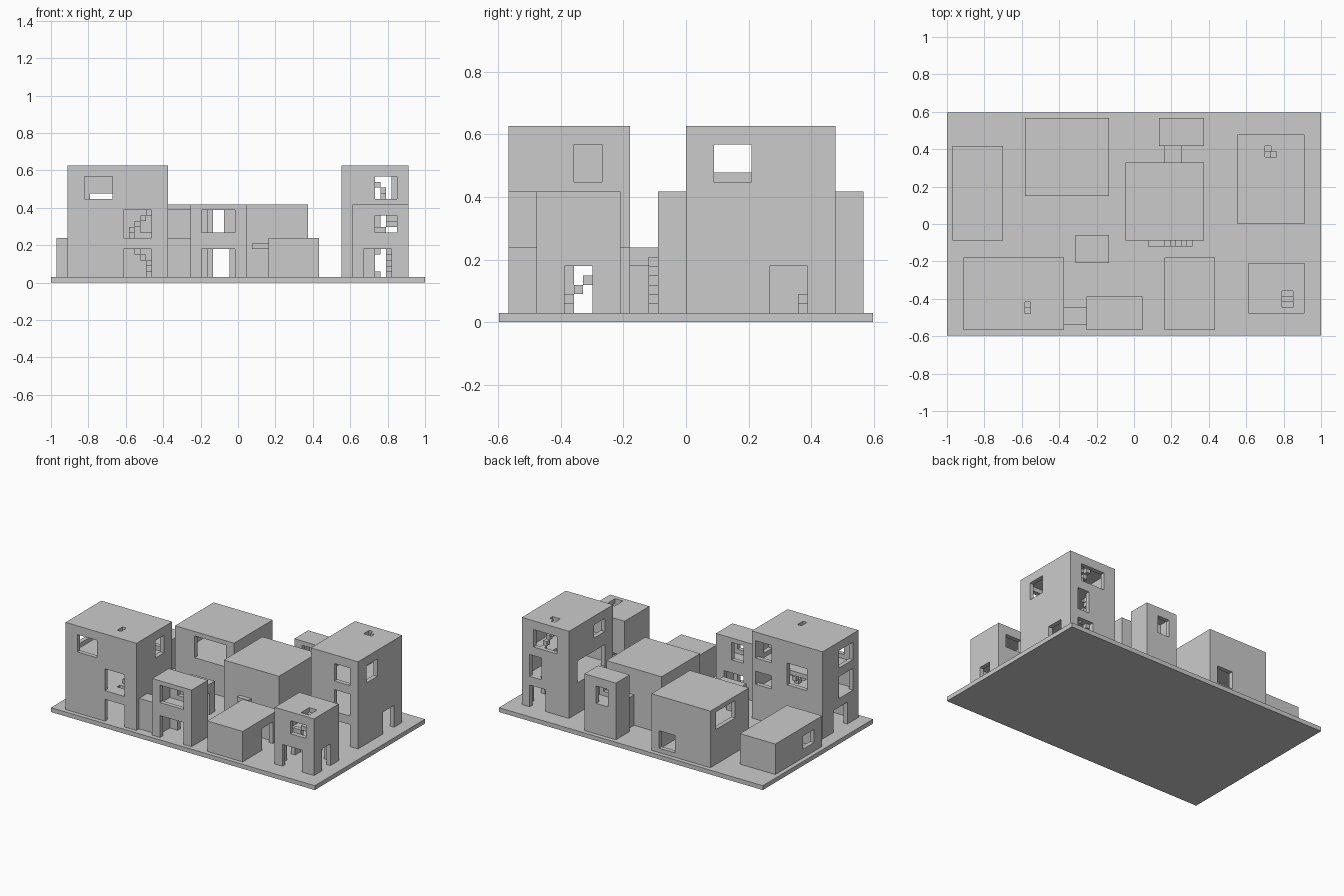
import bpy, bmesh
from itertools import product

if "Cube" in bpy.data.objects:
    bpy.data.objects.remove(bpy.data.objects["Cube"])

U = 2 / 67          # the model sits on a grid of 67 x 40 cells
NX, NY = 67, 40


def carve(name, ops):
    """Mesh from ordered (solid, box) steps; box = x0,x1,y0,y1,z0,z1 in cells."""
    cuts = [sorted({b[2 * a + s] for _, b in ops for s in (0, 1)}) for a in range(3)]
    solid = set()
    for c in product(*(range(len(v) - 1) for v in cuts)):
        mid = [(cuts[a][c[a]] + cuts[a][c[a] + 1]) / 2 for a in range(3)]
        for state, b in reversed(ops):
            if all(b[2 * a] < mid[a] < b[2 * a + 1] for a in range(3)):
                if state:
                    solid.add(c)
                break
    bm = bmesh.new()
    verts = {}

    def vert(i):
        if i not in verts:
            x, y, z = (cuts[a][i[a]] for a in range(3))
            verts[i] = bm.verts.new(((x - NX / 2) * U, (y - NY / 2) * U, z * U))
        return verts[i]

    for c in solid:
        for a, s in product(range(3), (0, 1)):
            n = list(c)
            n[a] += 2 * s - 1
            if tuple(n) in solid:
                continue
            b1, b2 = (a + 1) % 3, (a + 2) % 3
            loop = []
            for d1, d2 in ((0, 0), (1, 0), (1, 1), (0, 1)):
                i = list(c)
                i[a] += s
                i[b1] += d1
                i[b2] += d2
                loop.append(vert(tuple(i)))
            bm.faces.new(loop if s else loop[::-1])
    me = bpy.data.meshes.new(name)
    bm.to_mesh(me)
    bm.free()
    ob = bpy.data.objects.new(name, me)
    bpy.context.collection.objects.link(ob)
    return ob


def building(name, x0, x1, y0, y1, top, openings=(), steps=(), headroom=3):
    """Hollow block with storeys, wall openings (side, a0, a1, z0, z1) and inner steps."""
    ops = [(True, (x0, x1, y0, y1, 1, top))]
    levels = [z for z in (1, 8, 14, 21) if z <= top]
    for lo, hi in zip(levels, levels[1:]):
        ops.append((False, (x0 + 1, x1 - 1, y0 + 1, y1 - 1, lo, hi - 1)))
    for side, a0, a1, z0, z1 in openings:
        box = {"front": (a0, a1, y0, y0 + 1), "back": (a0, a1, y1 - 1, y1),
               "left": (x0, x0 + 1, a0, a1), "right": (x1 - 1, x1, a0, a1)}[side]
        ops.append((False, box + (z0, z1)))
    for *xy, z in steps:                       # stairwell holes, then the treads
        if z + 1 < top:
            ops.append((False, (*xy, z + 1, min(z + 1 + headroom, top))))
    ops += [(True, (*xy, z, z + 1)) for *xy, z in steps]
    carve(name, ops)


def spiral(x, y, n, last, top):
    """Treads climbing clockwise round an n x n square, ending flush with the roof."""
    m = n - 1
    ring = ([(x, y + i) for i in range(m)] + [(x + i, y + m) for i in range(m)]
            + [(x + m, y + m - i) for i in range(m)] + [(x + m - i, y) for i in range(m)])
    end = ring.index(last)
    out = []
    for z in range(1, top):
        i, j = ring[(end - (top - 1 - z)) % len(ring)]
        out.append((i, i + 1, j, j + 1, z))
    return out


# ground plate
carve("base_plate", [(True, (0, NX, 0, NY, 0, 1))])

# tall towers
building("front_left_tower", 3, 21, 1, 14, 21, [
    ("front", 6, 11, 15, 19), ("front", 13, 18, 8, 13), ("front", 13, 18, 1, 6),
    ("right", 8, 11, 15, 19), ("right", 7, 11, 1, 6),
    ("back", 16, 20, 15, 19), ("back", 7, 12, 11, 16), ("back", 16, 20, 9, 12),
    ("left", 3, 8, 15, 19), ("left", 3, 8, 8, 13), ("left", 5, 10, 1, 6)],
    spiral(14, 4, 4, (14, 6), 21), 2)
building("back_right_tower", 52, 64, 20, 36, 21, [
    ("front", 58, 62, 15, 19), ("front", 58, 62, 8, 13), ("front", 58, 62, 1, 6),
    ("right", 23, 27, 15, 19), ("right", 29, 33, 1, 6),
    ("back", 55, 61, 15, 19), ("back", 59, 62, 8, 13), ("back", 58, 62, 1, 6),
    ("left", 23, 27, 16, 19), ("left", 23, 33, 8, 13)],
    spiral(57, 32, 3, (57, 34), 21))

# two-storey houses
building("front_middle_house", 25, 35, 1, 7, 14, [
    ("front", 27, 33, 9, 13), ("front", 27, 33, 1, 6),
    ("back", 28, 31, 9, 13), ("back", 28, 33, 1, 6)])
flight = [(60, 62, 5 + z, 6 + z, z) for z in range(1, 7)]
flight += [(58, 60, 5, 6, 8), (58, 60, 5, 6, 9)]
flight += [(60, 62, z - 5, z - 4, z) for z in range(10, 14)]
building("front_right_house", 54, 64, 4, 13, 14, [
    ("front", 58, 62, 9, 12), ("front", 56, 61, 1, 6),
    ("back", 58, 62, 9, 12), ("back", 56, 61, 1, 6),
    ("right", 7, 10, 1, 6), ("left", 7, 10, 1, 6)], flight)
building("back_left_house", 14, 29, 25, 39, 14, [
    ("front", 19, 27, 8, 13), ("back", 23, 27, 2, 6), ("left", 30, 37, 9, 13)])
building("centre_house", 32, 46, 17, 31, 14, [("left", 21, 25, 1, 6)])
building("back_house", 38, 46, 34, 39, 14, [
    ("front", 40, 44, 9, 13), ("back", 40, 43, 8, 12)])

# single-storey sheds
building("left_shed", 1, 10, 17, 34, 8, [("left", 20, 24, 3, 6), ("right", 24, 28, 1, 6)])
building("small_shed", 23, 29, 13, 18, 8, [("right", 14, 16, 1, 6)])
building("front_shed", 39, 48, 1, 14, 8, [("right", 8, 12, 1, 6), ("left", 8, 11, 1, 6)])

# passages joining houses
building("front_passage", 21, 25, 2, 5, 8)
building("back_passage", 39, 42, 31, 34, 8)

# outside landing and floating steps on the centre house
carve("outside_stairs", [(True, (36, 39, 16, 17, 6, 7))]
      + [(True, (39 + i, 40 + i, 16, 17, 5 - i, 6 - i)) for i in range(5)])
